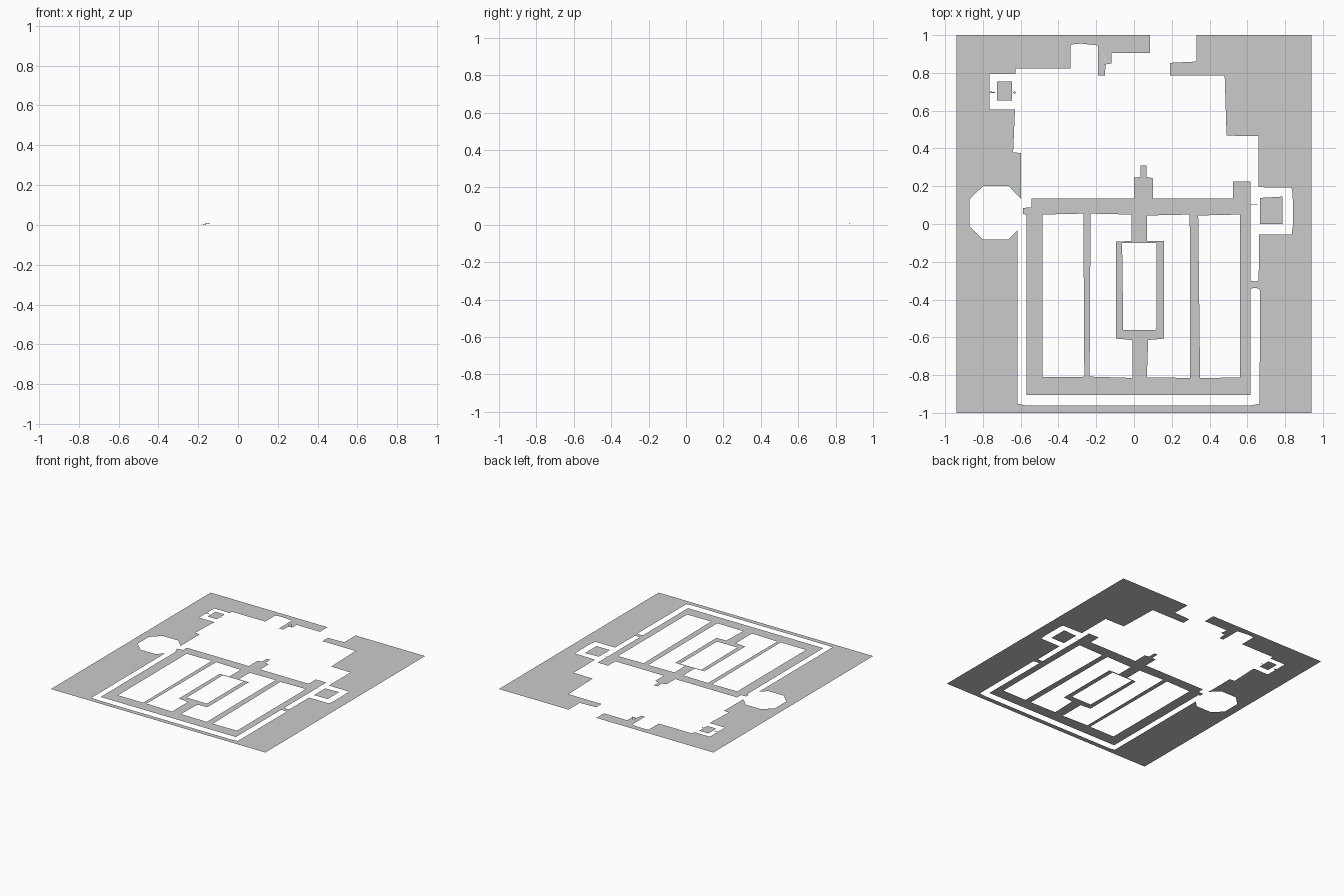
import bpy
from mathutils import Vector
from mathutils.geometry import tessellate_polygon


def sheet(name, *loops):
    """Flat sheet facing up: first loop is the outline, the others are holes."""
    loops = [[Vector((*p, 0.0)[:3]) if len(p) == 2 else Vector(p) for p in lp] for lp in loops]
    verts = [v for lp in loops for v in lp]
    faces = []
    for a, b, c in tessellate_polygon(loops):
        n = (verts[b] - verts[a]).cross(verts[c] - verts[a])
        faces.append((a, b, c) if n.z >= 0 else (a, c, b))
    mesh = bpy.data.meshes.new(name)
    mesh.from_pydata(verts, [], faces)
    mesh.update()
    ob = bpy.data.objects.new(name, mesh)
    bpy.context.collection.objects.link(ob)
    return ob


def rect(x0, x1, y0, y1):
    return [(x0, y0), (x1, y0), (x1, y1), (x0, y1)]


# Surrounding border, open at the top gap
outside = [(0.33, 1), (0.94, 1), (0.94, -1), (-0.94, -1), (-0.94, 1), (0.085, 1)]
top_edge = [(0.085, 0.905), (-0.12, 0.905), (-0.12, 0.85), (-0.15, 0.845),
            (-0.155, 0.785), (-0.19, 0.785), (-0.19, 0.945), (-0.28, 0.955),
            (-0.32, 0.952), (-0.337, 0.945), (-0.337, 0.822), (-0.628, 0.822), (-0.628, 0.795)]
left_edge = [(-0.765, 0.795), (-0.765, 0.605), (-0.63, 0.605), (-0.64, 0.38), (-0.597, 0.375)]
octagon_bay = [(-0.597, 0.133), (-0.663, 0.2), (-0.8, 0.2), (-0.872, 0.13),
               (-0.872, -0.01), (-0.8, -0.082), (-0.665, -0.082), (-0.616, -0.032)]
bottom_edge = [(-0.616, -0.952), (-0.575, -0.96), (0.62, -0.96), (0.665, -0.952)]
right_edge = [(0.667, -0.35), (0.66, -0.342), (0.66, -0.3), (0.662, -0.055),
              (0.835, -0.055), (0.842, 0.0), (0.84, 0.17), (0.833, 0.192),
              (0.66, 0.195), (0.66, 0.465), (0.49, 0.468), (0.48, 0.785),
              (0.19, 0.785), (0.19, 0.853), (0.33, 0.86)]
sheet("border", outside + top_edge + left_edge + octagon_bay + bottom_edge + right_edge)

# Inner frame with five openings
frame = [(-0.57, -0.905), (0.616, -0.905), (0.616, 0.225), (0.525, 0.225),
         (0.525, 0.135), (0.1, 0.135), (0.1, 0.242), (0.065, 0.25), (0.065, 0.31),
         (0.035, 0.31), (0.035, 0.25), (0, 0.245), (0, 0.135), (-0.543, 0.135),
         (-0.543, 0.088), (-0.587, 0.085), (-0.587, 0.053), (-0.57, 0.05)]
far_left = [(-0.485, 0.05), (-0.268, 0.055), (-0.263, -0.8), (-0.27, -0.81), (-0.485, -0.81)]
mid_left = [(-0.23, 0.055), (-0.012, 0.05), (-0.012, -0.09), (-0.095, -0.093),
            (-0.095, -0.607), (-0.008, -0.614), (-0.008, -0.815), (-0.235, -0.808)]
centre = [(-0.063, -0.1), (0.12, -0.1), (0.12, -0.55), (0.115, -0.56), (-0.057, -0.56)]
mid_right = [(0.07, 0.045), (0.295, 0.05), (0.297, -0.815), (0.068, -0.812),
             (0.075, -0.614), (0.158, -0.607), (0.158, -0.09), (0.07, -0.09)]
far_right = [(0.34, 0.045), (0.56, 0.05), (0.56, -0.813), (0.35, -0.815)]
sheet("inner_frame", frame, far_left, mid_left, centre, mid_right, far_right)

# Bridge between frame and border
sheet("bridge", [(0.616, -0.342), (0.64, -0.338), (0.66, -0.342),
                 (0.66, -0.3), (0.64, -0.304), (0.616, -0.3)])

# Island pads in the side bays with thin tapering links
sheet("left_pad", rect(-0.725, -0.645, 0.655, 0.755))
sheet("right_pad", [(0.667, 0.0), (0.785, 0.0), (0.785, 0.145), (0.667, 0.138)])
sheet("left_pad_link_outer", [(-0.765, 0.702), (-0.765, 0.692), (-0.725, 0.696)])
sheet("left_pad_link_inner", [(-0.645, 0.696), (-0.628, 0.690), (-0.628, 0.703)])
sheet("right_pad_link", [(0.616, 0.107), (0.616, 0.103), (0.667, 0.100)])

# Slightly raised flap by the upper notch
sheet("raised_flap", [(-0.19, 0.945, 0), (-0.155, 0.845, 0.008), (-0.12, 0.85, 0.008)])
